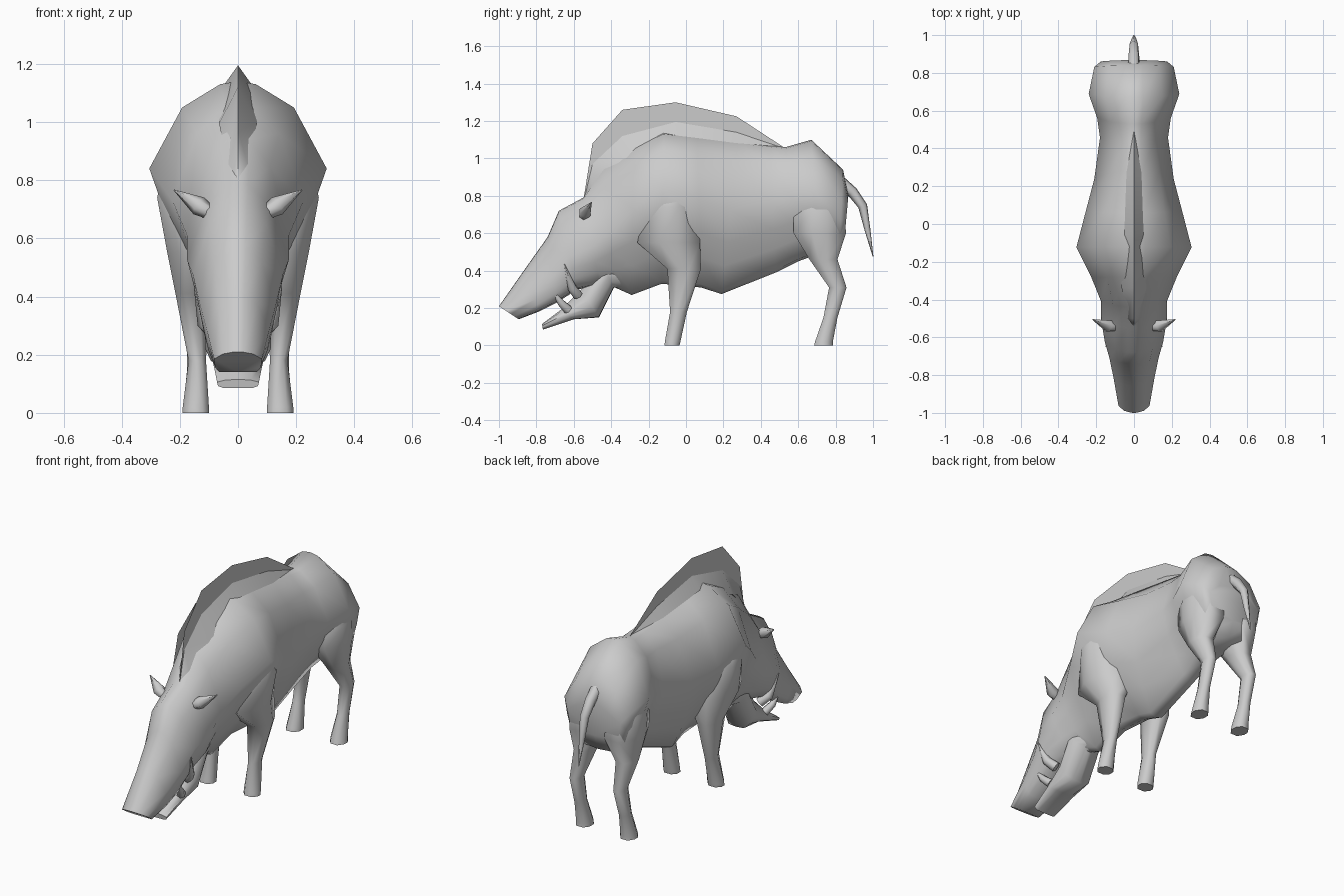
import bpy, bmesh, math
from mathutils import Vector

grey = bpy.data.materials.new("boar grey")
grey.diffuse_color = (0.6, 0.6, 0.6, 1)


def loft(name, rings, smooth=65):
    """Skin a list of closed rings (equal point counts) and cap both ends."""
    bm = bmesh.new()
    rows = [[bm.verts.new(p) for p in r] for r in rings]
    n = len(rows[0])
    for a, b in zip(rows, rows[1:]):
        for i in range(n):
            j = (i + 1) % n
            bm.faces.new((a[i], a[j], b[j], b[i]))
    bm.faces.new(rows[0])
    bm.faces.new(rows[-1])
    bmesh.ops.remove_doubles(bm, verts=bm.verts, dist=0.0003)
    bmesh.ops.recalc_face_normals(bm, faces=bm.faces)
    me = bpy.data.meshes.new(name)
    bm.to_mesh(me)
    bm.free()
    me.materials.append(grey)
    ob = bpy.data.objects.new(name, me)
    bpy.context.collection.objects.link(ob)
    bpy.ops.object.select_all(action='DESELECT')
    bpy.context.view_layer.objects.active = ob
    ob.select_set(True)
    bpy.ops.object.shade_smooth_by_angle(angle=math.radians(smooth))
    return ob


def mirror(ob):
    ob.modifiers.new("mirror", 'MIRROR').use_mirror_merge = False


def section(ty, tz, by, bz, w, s, low, b):
    """Symmetric slice: top and bottom points, half width, height of the
    widest point, width of the tuck under the flank and bottom width."""
    half = [(0, 0), (.2 * w, .012), (.63 * w, .3 * s), (w, s),
            ((.55 + .45 * low) * w, s + .38 * (1 - s)),
            (low * w, s + .66 * (1 - s)), (b * w, .98), (0, 1)]
    pts = half + [(-x, t) for x, t in half[-2:0:-1]]
    return [(x, ty + (by - ty) * t, tz + (bz - tz) * t) for x, t in pts]


# torso and head
loft("body", [section(*r) for r in [
    (-1.0, .21, -.895, .14, .082, .35, .95, .8),
    (-.86, .41, -.79, .18, .107, .55, .95, .8),
    (-.74, .58, -.69, .23, .13, .6, .9, .75),
    (-.68, .72, -.58, .30, .155, .58, .85, .6),
    (-.55, .79, -.46, .32, .175, .56, .7, .4),
    (-.44, .95, -.38, .31, .175, .53, .58, .25),
    (-.28, 1.06, -.29, .27, .225, .42, .45, .15),
    (-.12, 1.14, -.13, .33, .305, .37, .5, .15),
    (.06, 1.118, .08, .31, .255, .42, .52, .15),
    (.28, 1.09, .19, .275, .21, .45, .55, .2),
    (.44, 1.07, .48, .39, .18, .45, .55, .25),
    (.53, 1.06, .60, .45, .195, .45, .55, .3),
    (.67, 1.10, .71, .49, .24, .46, .65, .35),
    (.84, .94, .82, .51, .21, .4, .85, .5),
    (.868, .80, .85, .60, .175, .4, .9, .6)]], 80)

# lower jaw, running back into the throat
loft("lower_jaw", [section(*r) for r in [
    (-.77, .115, -.765, .085, .072, .3, .95, .7),
    (-.67, .19, -.60, .14, .085, .4, .9, .6),
    (-.56, .30, -.465, .15, .098, .4, .8, .5),
    (-.46, .46, -.385, .31, .10, .4, .8, .3),
    (-.34, .50, -.30, .30, .06, .4, .7, .3)]], 60)


# legs: slices of (z, inner x, outer x, front y, back y)
def leg(name, slices):
    rings = []
    for z, x0, x1, y0, y1 in slices:
        cx, cy, rx, ry = (x0 + x1) / 2, (y0 + y1) / 2, (x1 - x0) / 2, (y1 - y0) / 2
        rings.append([(cx + rx * u, cy + ry * v, z) for u, v in
                      [(1, .3), (.5, 1), (-.5, 1), (-1, .4),
                       (-1, -.4), (-.5, -1), (.5, -1), (1, -.3)]])
    mirror(loft(name, rings))


leg("front_leg", [
    (0, .10, .19, -.115, -.035), (.02, .10, .19, -.113, -.03),
    (.18, .11, .17, -.085, .005), (.41, .10, .215, -.10, .08),
    (.55, .0, .243, -.26, .075), (.74, .0, .278, -.22, .06),
    (.86, .0, .25, -.18, -.02)])
leg("hind_leg", [
    (0, .10, .19, .685, .785), (.02, .10, .188, .69, .785),
    (.15, .115, .175, .735, .81), (.31, .11, .175, .765, .858),
    (.46, .08, .193, .66, .81), (.60, .02, .21, .575, .855),
    (.72, .02, .215, .575, .85), (.86, .02, .17, .62, .80)])

# back crest: flat sheet above, opening into a low tent over the spine
# rows: y, sheet top, tent ridge, tent foot, tent half width
crest = [(-.545, .80, .78, .72, .02), (-.50, 1.08, .97, .85, .035),
         (-.34, 1.26, 1.12, .995, .065), (-.055, 1.30, 1.195, 1.09, .075),
         (.27, 1.225, 1.14, 1.06, .055), (.53, 1.055, 1.052, 1.03, .015)]
loft("crest", [[(0, y, t), (0, y, m), (w, y, b), (-w, y, b), (0, y, m), (0, y, t)]
               for y, t, m, b, w in crest], 60)


def horn(name, path, paired=True):
    """Tapered six-sided tube along points (x, y, z, radius)."""
    pts = [Vector(p[:3]) for p in path]
    rings = []
    for i, p in enumerate(pts):
        d = pts[min(i + 1, len(pts) - 1)] - pts[max(i - 1, 0)]
        u = d.cross(Vector((.3, .5, .8))).normalized()
        v = d.cross(u).normalized()
        rings.append([p + path[i][3] * (u * math.cos(k * math.pi / 3) + v * math.sin(k * math.pi / 3))
                      for k in range(6)])
    ob = loft(name, rings, 70)
    if paired:
        mirror(ob)


horn("ear", [(.10, -.545, .69, .025), (.135, -.54, .712, .034), (.22, -.505, .766, .002)])
horn("upper_tusk", [(.075, -.58, .27, .03), (.115, -.61, .31, .026), (.15, -.65, .435, .002)])
horn("lower_tusk", [(.07, -.63, .19, .026), (.095, -.67, .23, .02), (.11, -.72, .305, .002)])
horn("tail", [(0, .83, .87, .033), (0, .89, .82, .03), (0, .945, .745, .025),
              (0, .97, .62, .016), (0, 1.0, .475, .002)], paired=False)
